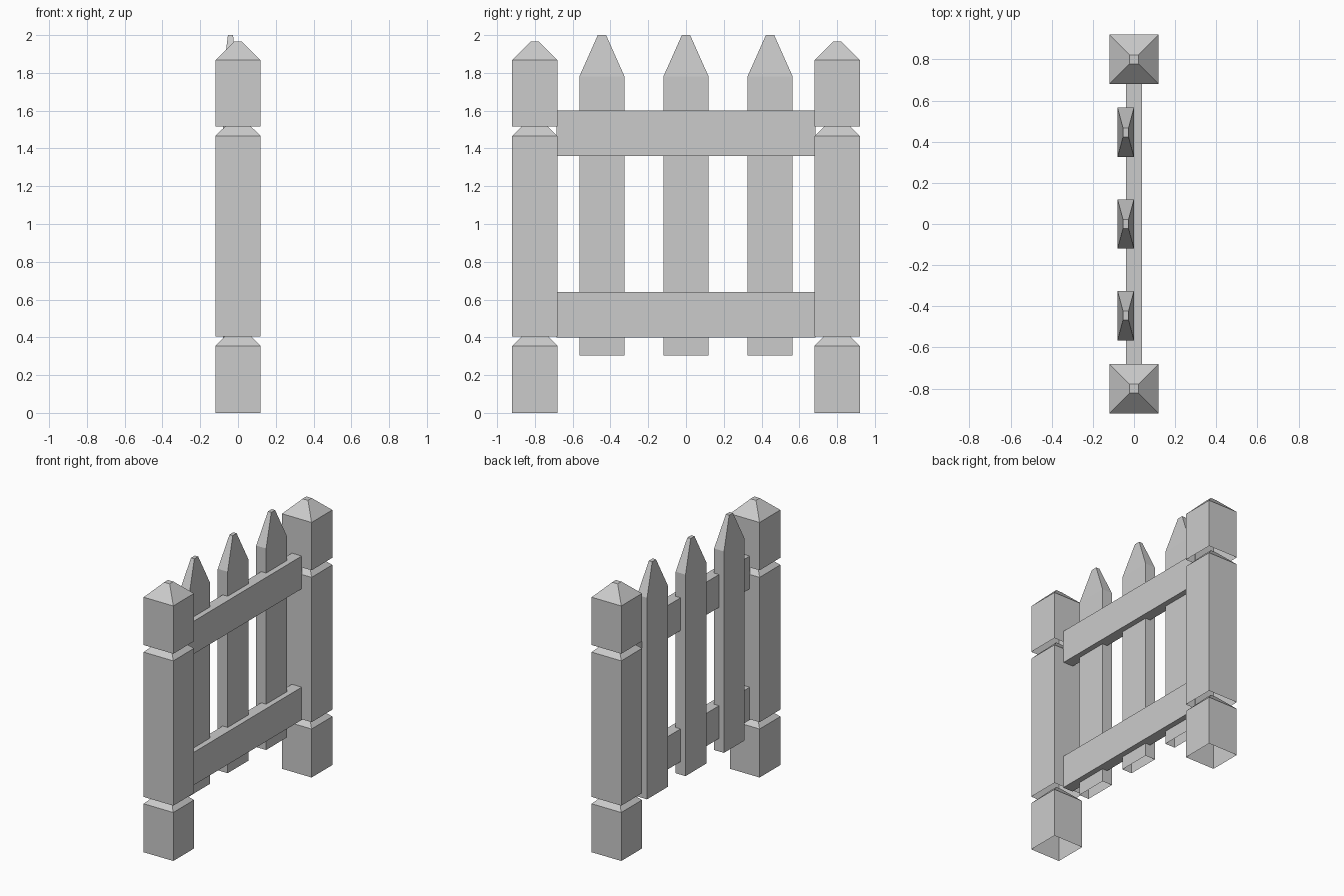
import bpy
import bmesh

cube = bpy.data.objects.get("Cube")
if cube:
    bpy.data.objects.remove(cube, do_unlink=True)

grey = bpy.data.materials.new("plain_grey")
grey.use_nodes = True
colour = (0.6, 0.6, 0.6, 1)
grey.diffuse_color = colour
grey.node_tree.nodes["Principled BSDF"].inputs["Base Color"].default_value = colour


def finish(name, bm):
    bmesh.ops.recalc_face_normals(bm, faces=bm.faces)
    mesh = bpy.data.meshes.new(name)
    bm.to_mesh(mesh)
    bm.free()
    mesh.materials.append(grey)
    obj = bpy.data.objects.new(name, mesh)
    bpy.context.collection.objects.link(obj)
    return obj


def tapered_block(name, x, y, levels):
    """Hollow block, open below; levels are (z, half width x, half width y)."""
    bm = bmesh.new()
    rings = []
    for z, hx, hy in levels:
        corners = ((-1, -1), (1, -1), (1, 1), (-1, 1))
        rings.append([bm.verts.new((x + i * hx, y + j * hy, z)) for i, j in corners])
    for low, high in zip(rings, rings[1:]):
        for k in range(4):
            n = (k + 1) % 4
            bm.faces.new((low[k], low[n], high[n], high[k]))
    top = bm.faces.new(rings[-1])
    finish(name, bm)


def box(name, size, centre):
    bm = bmesh.new()
    bmesh.ops.create_cube(bm, size=1)
    bmesh.ops.scale(bm, vec=size, verts=bm.verts)
    bmesh.ops.translate(bm, vec=centre, verts=bm.verts)
    finish(name, bm)


# Posts: three stacked blocks, each pyramid top tucked into the block above
HALF, TIP, CAP = 0.12, 0.022, 0.098
blocks = {"base": (0, 0.355), "shaft": (0.405, 1.465), "head": (1.517, 1.867)}
for side, y in (("front", -0.8), ("back", 0.8)):
    for part, (low, high) in blocks.items():
        tapered_block(f"{side}_post_{part}", 0, y,
                      ((low, HALF, HALF), (high, HALF, HALF), (high + CAP, TIP, TIP)))

# Rails between the posts
for name, z in (("lower_rail", 0.52), ("upper_rail", 1.48)):
    box(name, (0.08, 1.37, 0.24), (0, 0, z))

# Pointed pickets set into the rails
for name, y in (("front_picket", -0.445), ("middle_picket", 0), ("back_picket", 0.445)):
    tapered_block(name, -0.04, y,
                  ((0.305, 0.04, HALF), (1.78, 0.04, HALF), (2.0, 0.0135, TIP)))
